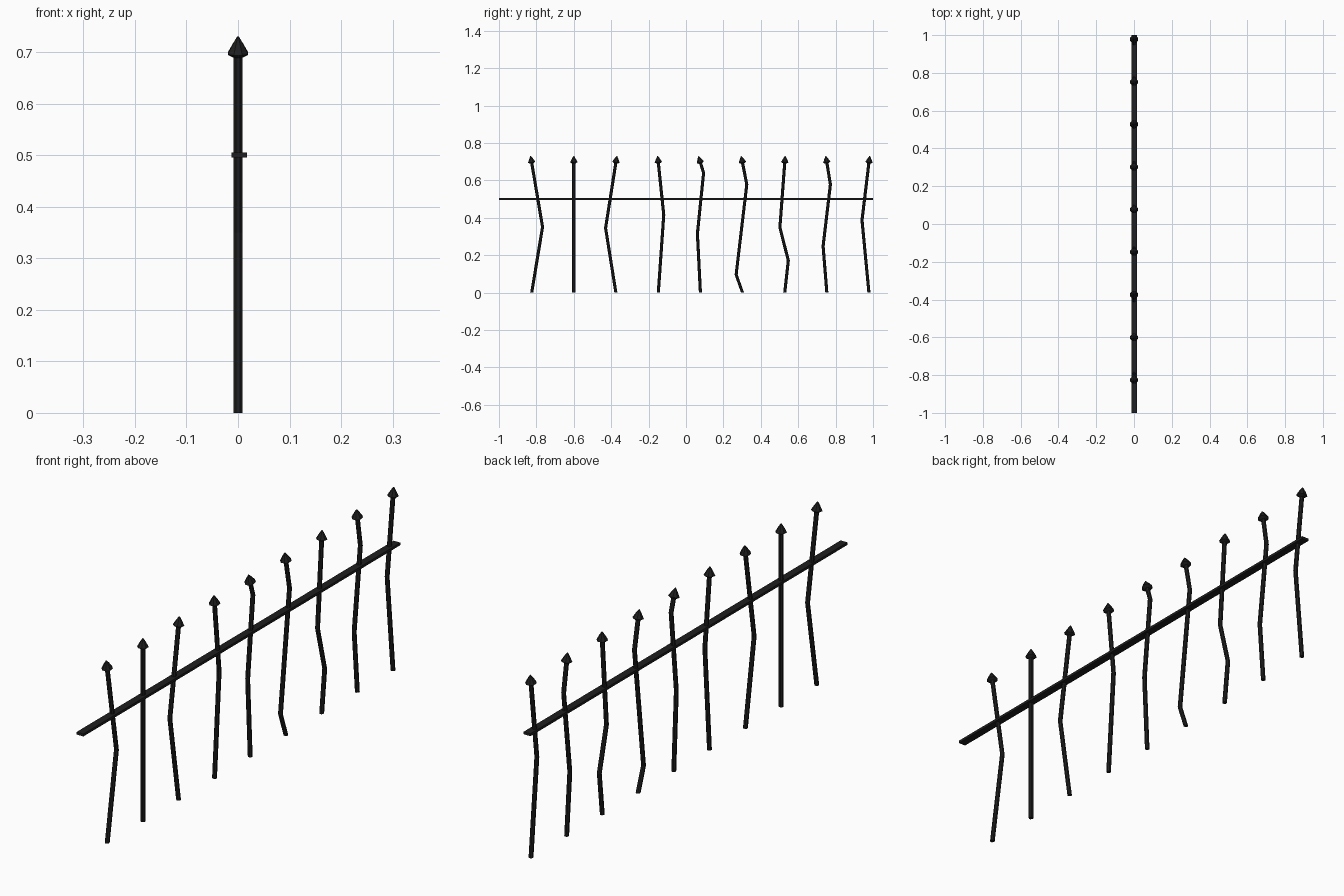
import bpy, bmesh, math
from mathutils import Vector, Matrix

if "Cube" in bpy.data.objects:
    bpy.data.objects.remove(bpy.data.objects["Cube"])

SIDES = 8
TOP = 0.695

iron = bpy.data.materials.new("dark_iron")
iron.diffuse_color = (0.013, 0.013, 0.013, 1)
iron.use_nodes = True
iron.node_tree.nodes["Principled BSDF"].inputs["Base Color"].default_value = iron.diffuse_color


def finish(name, bm):
    bmesh.ops.recalc_face_normals(bm, faces=bm.faces)
    mesh = bpy.data.meshes.new(name)
    bm.to_mesh(mesh)
    bm.free()
    mesh.materials.append(iron)
    ob = bpy.data.objects.new(name, mesh)
    bpy.context.collection.objects.link(ob)
    return ob


def ring_tube(name, rings):
    """Skin (centre, axis, radius) rings lying in the yz plane, with end caps."""
    bm = bmesh.new()
    loops = []
    for centre, axis, radius in rings:
        across = Vector((0, axis.z, -axis.y))
        loop = []
        for i in range(SIDES):
            a = 2 * math.pi * (i + 0.5) / SIDES
            loop.append(bm.verts.new(centre + radius * (Vector((math.cos(a), 0, 0)) + across * math.sin(a))))
        loops.append(loop)
    for low, high in zip(loops, loops[1:]):
        for i in range(SIDES):
            j = (i + 1) % SIDES
            bm.faces.new((low[i], low[j], high[j], high[i]))
    bm.faces.new(loops[0][::-1])
    bm.faces.new(loops[-1])
    return finish(name, bm)


def picket(n, y, bends):
    # Crooked bar
    pts = [Vector((0, *p)) for p in [(y, 0), *bends, (y, TOP)]]
    dirs = [(b - a).normalized() for a, b in zip(pts, pts[1:])]
    axes = [Vector((0, 0, 1))]
    axes += [(a + b).normalized() for a, b in zip(dirs, dirs[1:])]
    axes.append(dirs[-1])
    ring_tube(f"picket_{n}", [(p, a, 0.009) for p, a in zip(pts, axes)])
    # Spear head following the last segment
    d = dirs[-1]
    profile = [(-0.005, 0.010), (0.002, 0.0215), (0.021, 0.011), (0.035, 0.002)]
    ring_tube(f"spear_head_{n}", [(pts[-1] + d * h, d, r) for h, r in profile])


# Base position of each picket and its bends as (y, z)
pickets = [
    (-0.825, [(-0.767, 0.35)]),
    (-0.60, []),
    (-0.375, [(-0.43, 0.345)]),
    (-0.148, [(-0.119, 0.415)]),
    (0.077, [(0.061, 0.315), (0.094, 0.64)]),
    (0.302, [(0.268, 0.096), (0.325, 0.578)]),
    (0.528, [(0.547, 0.171), (0.502, 0.348)]),
    (0.753, [(0.733, 0.248), (0.772, 0.578)]),
    (0.978, [(0.941, 0.387)]),
]
for n, (y, bends) in enumerate(pickets, 1):
    picket(n, y, bends)

# Flat cross rail
bm = bmesh.new()
bmesh.ops.create_cube(bm, size=1, matrix=Matrix.Translation((0.002, 0, 0.5005)) @ Matrix.Diagonal((0.03, 2, 0.01, 1)))
finish("cross_rail", bm)
